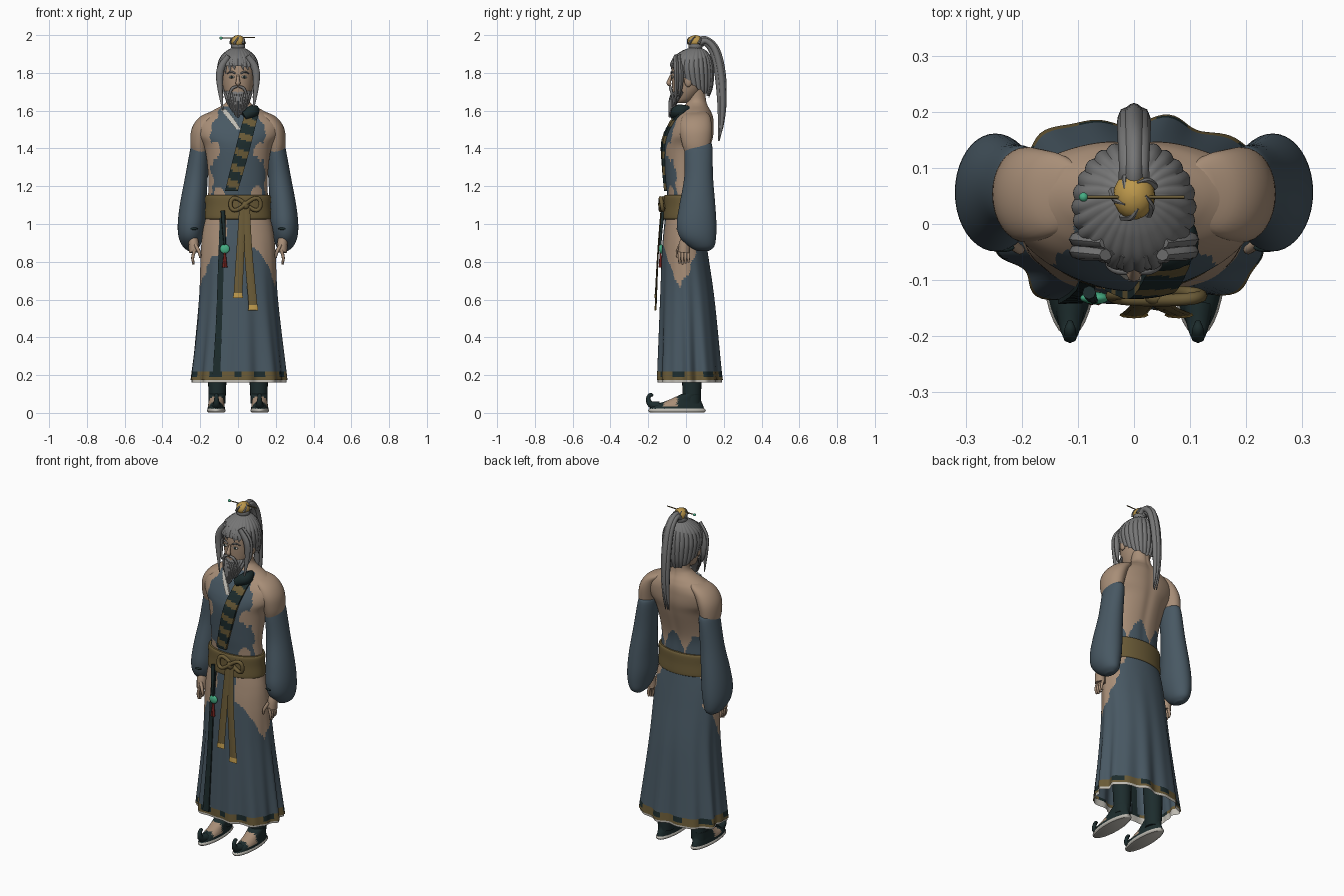
import bpy, bmesh, math, random
from mathutils import Vector, noise

random.seed(4)
if "Cube" in bpy.data.objects:
    bpy.data.objects.remove(bpy.data.objects["Cube"])


def material(name, r, g, b):
    m = bpy.data.materials.new(name)
    m.use_nodes = True
    m.diffuse_color = (r, g, b, 1)
    m.node_tree.nodes["Principled BSDF"].inputs["Base Color"].default_value = (r, g, b, 1)
    return m


skin = material("skin", .39, .27, .185)
hair = material("grey_hair", .18, .18, .18)
cloth = material("slate_cloth", .065, .098, .125)
dark = material("dark_cloth", .012, .025, .026)
sash = material("sash_gold", .145, .104, .038)
gold = material("bright_gold", .5, .31, .07)
white = material("off_white", .52, .5, .45)
jade = material("jade", .06, .42, .23)
red = material("red_cord", .16, .015, .012)


def spline(rows, k):
    """Smooth the rows with a Catmull-Rom curve."""
    out, last = [], len(rows) - 1
    for i in range(last):
        quad = [rows[max(0, i - 1)], rows[i], rows[i + 1], rows[min(last, i + 2)]]
        for s in range(k):
            t = s / k
            out.append([b + t * ((c - a) + t * ((2*a - 5*b + 4*c - d) + t * (3*b - a - 3*c + d))) / 2
                        for a, b, c, d in zip(*quad)])
    return out + [list(rows[-1])]


def skin_rings(name, rings, mats, rule=None, cap=True):
    """Bridge rings of points into a smooth mesh; rule picks the colour or drops the face."""
    bm = bmesh.new()
    loops = [[bm.verts.new(p) for p in ring] for ring in rings]
    n = len(loops[0])
    for a, b in zip(loops, loops[1:]):
        for j in range(n):
            quad = [a[j], a[(j + 1) % n], b[(j + 1) % n], b[j]]
            mid = sum((v.co for v in quad), Vector()) / 4
            index = rule(mid) if rule else 0
            if index is not None:
                bm.faces.new(quad).material_index = index
    if cap:
        for loop in (loops[0], loops[-1]):
            f = bm.faces.new(loop)
            f.material_index = rule(f.calc_center_median()) if rule else 0
    bmesh.ops.recalc_face_normals(bm, faces=bm.faces)
    me = bpy.data.meshes.new(name)
    bm.to_mesh(me)
    bm.free()
    for m in mats:
        me.materials.append(m)
    ob = bpy.data.objects.new(name, me)
    bpy.context.collection.objects.link(ob)
    bpy.context.view_layer.objects.active = ob
    bpy.ops.object.select_all(action='DESELECT')
    ob.select_set(True)
    bpy.ops.object.shade_smooth_by_angle(angle=math.radians(50))


def loft(name, rows, mats, n=24, k=5, lobes=lambda a, z: 1, rule=None, cap=True):
    """Horizontal ellipses given as z, centre x, centre y, radius x, radius y."""
    rings = []
    for z, cx, cy, rx, ry in spline(rows, k):
        ring = []
        for j in range(n):
            a = math.tau * j / n
            f = lobes(a, z)
            ring.append((cx + rx * f * math.cos(a), cy + ry * f * math.sin(a), z))
        rings.append(ring)
    skin_rings(name, rings, mats, rule, cap)


def tube(name, pts, mat, n=8, k=5, flat=1, ref=(0, 1, 0)):
    """Round or flat strand through points given as x, y, z, radius."""
    path = spline(pts, k)
    rings = []
    for i, p in enumerate(path):
        t = Vector(path[min(i + 1, len(path) - 1)][:3]) - Vector(path[max(i - 1, 0)][:3])
        side = t.cross(Vector(ref)).normalized()
        up = side.cross(t).normalized()
        rings.append([Vector(p[:3]) + p[3] * (side * math.cos(math.tau * j / n)
                      + up * flat * math.sin(math.tau * j / n)) for j in range(n)])
    skin_rings(name, rings, [mat])


def ball(name, loc, scale, mat):
    x, y, z = loc
    a, b, c = scale
    rows = [(z - c * math.cos(math.pi * i / 10), x, y, a * math.sin(math.pi * i / 10) + .0002,
             b * math.sin(math.pi * i / 10) + .0002) for i in range(11)]
    loft(name, rows, [mat], n=18, k=1)


def strip(name, line, rows, mats, lobes=lambda a, z: 1, off=.008, rule=None):
    """Thin band lying on the front of a lofted body, along points given as x, z, half width."""
    body, rings = spline(rows, 12), []
    for x, z, half in spline(line, 14):
        _, cx, cy, rx, ry = min(body, key=lambda r: abs(r[0] - z))
        outer = []
        for j in range(6):
            px, f = x + half * (j / 2.5 - 1), 1
            for _ in range(4):
                a = -math.acos(max(-1, min(1, (px - cx) / (rx * f))))
                f = lobes(a, z)
            outer.append(Vector((px, cy + ry * f * math.sin(a) - off, z)))
        rings.append(outer + [p + Vector((0, off + .004, 0)) for p in reversed(outer)])
    skin_rings(name, rings, mats, rule)


def jag(c, size, amount):
    return noise.noise(c * size) * amount


# Torso: torn robe over skin
torso_rows = [(1.0, 0, -.01, .158, .095), (1.14, 0, -.01, .158, .09), (1.25, 0, -.012, .157, .098),
              (1.4, 0, .005, .176, .125), (1.47, 0, .02, .215, .128), (1.53, 0, .035, .222, .115),
              (1.57, 0, .045, .185, .1), (1.6, 0, .052, .135, .08), (1.63, 0, .055, .08, .06),
              (1.66, 0, .057, .056, .05), (1.72, 0, .052, .054, .05)]


def spine(a, z):
    return 1 - .05 * math.exp(-((a - math.pi / 2) / .16) ** 2)


def torso_rule(c):
    x, n = abs(c.x), jag(c, 22, .022)
    if c.y > .02:
        return 1 if c.z < 1.16 + .11 * abs(math.sin(c.x * 22 + 1)) + n else 0
    for px, pz, r in ((.13, 1.385, .042), (.1, 1.17, .03)):
        if math.hypot(x - px, c.z - pz) < r + n:
            return 0
    return 1 if c.z < 1.62 and x < .14 + n - max(0, c.z - 1.52) * .5 else 0


loft("torso", torso_rows, [skin, cloth], 140, 10, spine, torso_rule)
strip("white_collar", [(-.08, 1.61, .015), (-.04, 1.56, .015), (.005, 1.5, .012)], torso_rows, [white])
strip("striped_lapel", [(.075, 1.59, .036), (.05, 1.5, .038), (.015, 1.36, .038), (-.035, 1.175, .034)],
      torso_rows, [dark, sash], off=.014, rule=lambda c: 1 if (c.z * 11 + c.x * 4) % 1 < .42 else 0)
tube("shoulder_collar", [(.03, -.06, 1.57, .025), (.075, -.045, 1.595, .034), (.085, -.015, 1.605, .028),
                         (.08, .015, 1.615, .012)], dark, ref=(0, 0, 1))

# Skirt with folds, hip tears and patterned hem
skirt_rows = [(.178, 0, .02, .255, .172), (.22, 0, .018, .251, .169), (.6, 0, .007, .21, .145),
              (.85, 0, -.006, .198, .122), (.97, 0, -.01, .185, .108), (1.07, 0, -.012, .16, .095)]


def folds(a, z):
    drop = max(0, 1 - z) ** 1.4
    return 1 + drop * (.055 * math.cos(9 * a + .6) + .04 * math.cos(14 * a) - .055 * math.cos(4 * a))


def skirt_rule(c):
    if c.z < .225:
        return 2 if math.sin(math.atan2(c.y, c.x) * 9) < -.3 and c.z > .19 else 1
    wide = min(.09, (c.z - .65) * .42) + jag(c, 18, .022)
    return 3 if c.z > .65 and abs(c.y + .03) < wide and abs(c.x) > .06 else 0


loft("skirt", skirt_rows, [cloth, sash, dark, skin], 160, 20, folds, skirt_rule, False)
loft("white_lining", [(.162, 0, .02, .25, .168), (.18, 0, .02, .25, .168), (.2, 0, .02, .248, .166)],
     [white], 160, 2, folds, cap=False)
strip("skirt_edge", [(-.082, 1.06, .014), (-.09, .8, .015), (-.1, .5, .016), (-.115, .19, .02)],
      skirt_rows, [dark], folds)

# Sash, bow, hanging ribbons
loft("sash", [(1.025, 0, -.012, .17, .104), (1.035, 0, -.012, .176, .108), (1.09, 0, -.012, .173, .106),
              (1.14, 0, -.012, .174, .106), (1.153, 0, -.012, .168, .1)], [sash], 64)
bow = [(.04 + .08 * math.sin(t), -.128 - .008 * math.cos(t), 1.105 + .032 * math.sin(2 * t), .011)
       for t in [math.tau * i / 24 for i in range(25)]]
tube("bow_loops", bow, sash, k=2)
ball("bow_knot", (.04, -.132, 1.1), (.02, .014, .022), sash)
for name, xs, low in (("short_ribbon", (.025, .012, .0), .63), ("long_ribbon", (.045, .055, .08), .565)):
    tube(name, [(xs[0], -.13, 1.09, .018), (xs[1], -.148, .85, .021), (xs[2], -.16, low, .023)],
         sash, flat=.2)
    tube(name + "_fringe", [(xs[2], -.16, low + .005, .024), (xs[2], -.163, low - .022, .026)], gold, flat=.2)

# Pendant
tube("pendant_cord", [(-.08, -.122, 1.07, .012), (-.075, -.132, .98, .009), (-.07, -.136, .89, .006)], dark)
ball("jade_pendant", (-.07, -.132, .868), (.026, .011, .025), jade)
for dx in (-.006, .006):
    tube("red_tassel", [(-.07, -.134, .85, .005), (-.07 + dx, -.137, .77, .008)], red)

for s, side in ((1, "left"), (-1, "right")):
    # Arm, sleeve, hand
    loft(side + "_shoulder", [(1.36, .2*s, .06, .04, .06), (1.42, .203*s, .055, .049, .075),
         (1.49, .193*s, .052, .056, .085), (1.54, .172*s, .052, .055, .082), (1.575, .14*s, .055, .05, .07),
         (1.595, .11*s, .06, .03, .045)], [skin], 32)
    loft(side + "_sleeve", [(1.43, .2*s, .066, .042, .065), (1.4, .202*s, .066, .05, .074),
         (1.25, .22*s, .067, .06, .076), (1.1, .238*s, .06, .07, .095), (1.0, .246*s, .056, .073, .105),
         (.93, .25*s, .063, .064, .096), (.88, .248*s, .083, .044, .066), (.857, .245*s, .09, .018, .03)],
         [cloth], 40)
    ball(side + "_cuff_tear", (.235*s, -.042, .975), (.022, .008, .007), dark)
    tube(side + "_palm", [(.24*s, .01, .95, .022), (.235*s, -.005, .9, .027), (.232*s, -.01, .85, .028)],
         skin, n=12, flat=1.1)
    for i in range(4):
        y = -.035 + .016 * i
        tube(side + "_finger", [(.23*s, y, .86, .009), (.24*s, y, .82, .008),
                                (.235*s, y, .785 + .006 * abs(i - 1), .005)], skin)
    tube(side + "_thumb", [(.225*s, -.03, .89, .01), (.205*s, -.045, .85, .009), (.2*s, -.045, .82, .005)], skin)

    # Leg and curled shoe
    loft(side + "_leg", [(.05, .11*s, .03, .043, .048), (.2, .11*s, .03, .05, .052),
                         (.5, .11*s, .02, .06, .06)], [dark], 20)
    loft(side + "_sole", [(.003, .115*s, -.048, .044, .145), (.012, .115*s, -.048, .05, .153),
                          (.022, .115*s, -.048, .046, .146)], [white], 32)
    loft(side + "_shoe", [(.018, .115*s, -.05, .046, .147), (.04, .115*s, -.042, .044, .132),
         (.065, .114*s, -.01, .041, .09), (.1, .112*s, .028, .045, .052)], [dark, skin], 40,
         rule=lambda c: 1 if -.115 < c.y < -.045 and c.z > .035 else 0)
    tube(side + "_toe_curl", [(.114*s, -.145, .034, .028), (.114*s, -.187, .046, .018), (.114*s, -.2, .076, .012),
                              (.114*s, -.187, .096, .01), (.114*s, -.174, .09, .005)], dark, ref=(1, 0, 0))

    # Face details and side locks
    ball(side + "_eye", (.034*s, -.072, 1.778), (.015, .006, .007), white)
    ball(side + "_pupil", (.034*s, -.076, 1.778), (.007, .004, .007), dark)
    tube(side + "_brow", [(.014*s, -.079, 1.797, .004), (.036*s, -.075, 1.806, .005), (.06*s, -.06, 1.795, .002)], hair)
    tube(side + "_moustache", [(.004*s, -.084, 1.728, .006), (.03*s, -.082, 1.718, .008),
                               (.045*s, -.073, 1.68, .006), (.045*s, -.075, 1.62, .002)], hair)
    ball(side + "_ear", (.09*s, .012, 1.755), (.012, .02, .03), skin)
    for d in (0, .022):
        tube(side + "_lock", [(.05*s, -.055 + d, 1.89, .014), (.092*s, -.05 + d, 1.82, .02),
             (.096*s, -.05 + d, 1.73, .015), (.08*s, -.06 + d, 1.6 + 3 * d, .003)], hair, flat=.75)

# Head and nose
loft("head", [(1.64, 0, -.03, .03, .03), (1.66, 0, -.012, .052, .055), (1.71, 0, .008, .075, .08),
              (1.78, 0, .022, .088, .098), (1.85, 0, .03, .092, .1), (1.9, 0, .04, .06, .07)], [skin], 40)
tube("nose", [(0, -.077, 1.79, .006), (0, -.088, 1.76, .01), (0, -.09, 1.745, .013), (0, -.08, 1.735, .008)], skin)

# Beard
loft("beard", [(1.565, 0, -.085, .006, .005), (1.61, 0, -.075, .028, .014), (1.66, 0, -.058, .053, .025),
               (1.69, 0, -.035, .066, .04), (1.705, 0, -.02, .068, .048)], [hair], 40,
     lobes=lambda a, z: 1 + .06 * math.cos(14 * a))
for i in range(13):
    u = (i - 6) / 6
    tube("beard_strand", [(.07 * u, -.075 + .055 * u * u, 1.7 - .015 * (1 - abs(u)), .008),
         (.055 * u, -.085 + .035 * u * u, 1.65, .008),
         (.035 * u, -.092 + .02 * u * u, 1.56 + .05 * abs(u) + random.uniform(-.012, .012), .002)], hair, n=6)


# Hair cap, fringe, topknot, ponytail
def hair_rule(c):
    edge = 1.835 if c.y < -.03 else 1.79 - .75 * (c.y + .03)
    return 0 if c.z > edge + jag(c, 50, .012) else None


loft("hair_cap", [(1.67, 0, .06, .07, .062), (1.72, 0, .046, .092, .094), (1.78, 0, .035, .105, .112),
     (1.83, 0, .03, .108, .115), (1.88, 0, .033, .094, .1), (1.915, 0, .043, .062, .066),
     (1.935, 0, .05, .025, .025)], [hair], 156, 8,
     lambda a, z: .98 + .045 * abs(math.cos(13 * a)), hair_rule, False)
for i in range(7):
    u = (i - 3) / 3
    if i != 3:
        tube("fringe", [(.045 * u, -.055 + .015 * u * u, 1.885, .012), (.065 * u, -.077 + .03 * u * u, 1.85, .012),
             (.072 * u + .006, -.08 + .035 * u * u, 1.805 + random.uniform(-.01, .015), .002)], hair, flat=.6)
ball("topknot", (0, .05, 1.942), (.038, .038, .03), hair)
ball("gold_crown", (0, .05, 1.965), (.037, .042, .035), gold)
for i in range(5):
    a = math.tau * i / 5 + .4
    tube("crown_wisp", [(.039 * math.cos(a), .05 + .043 * math.sin(a), 1.955, .008),
                        (.034 * math.cos(a + .4), .05 + .038 * math.sin(a + .4), 1.978, .006),
                        (.02 * math.cos(a + .9), .05 + .024 * math.sin(a + .9), 1.993, .002)], hair, n=6)
tube("hairpin", [(-.09, .048, 1.984, .003), (.09, .048, 1.988, .003)], sash)
ball("hairpin_bead", (-.09, .048, 1.984), (.008, .008, .008), jade)
tail = [(0, .06, 1.95, .028), (0, .1, 1.97, .025), (0, .15, 1.92, .029), (0, .18, 1.8, .03),
        (0, .19, 1.65, .025), (0, .185, 1.53, .016), (0, .172, 1.44, .003)]
tube("ponytail", tail, hair, n=16, flat=.7, ref=(1, 0, 0))
for dx in (-.012, .012):
    tube("ponytail_strand", [(dx, y + .004, z, r * .6) for _, y, z, r in tail], hair, ref=(1, 0, 0))
